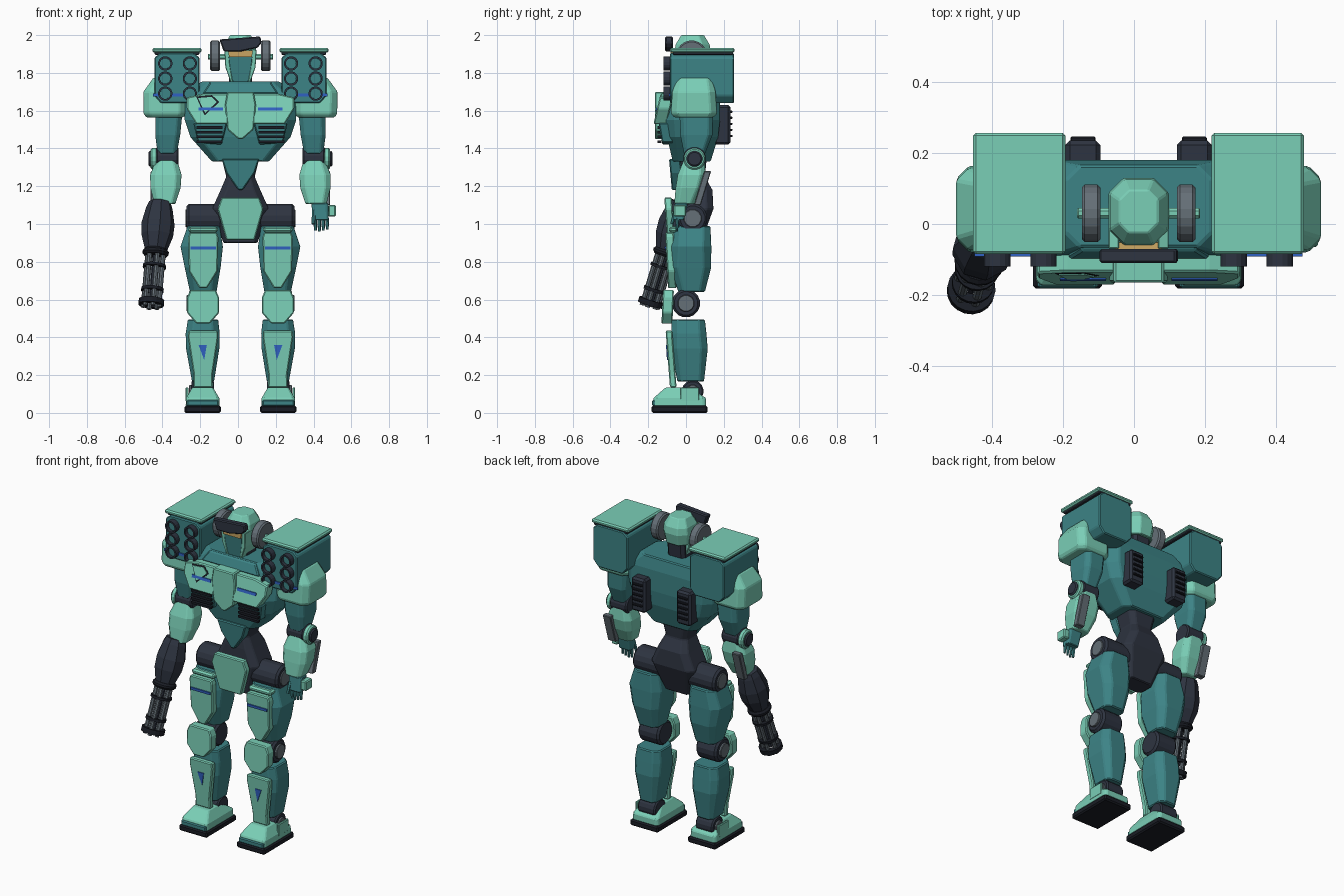
import bpy, bmesh, math
from mathutils import Vector

if "Cube" in bpy.data.objects:
    bpy.data.objects.remove(bpy.data.objects["Cube"])

CX = 0.013  # body centreline


def material(name, r, g, b):
    m = bpy.data.materials.new(name)
    m.diffuse_color = (r, g, b, 1)
    m.use_nodes = True
    m.node_tree.nodes["Principled BSDF"].inputs["Base Color"].default_value = m.diffuse_color
    return m


MINT = material("mint_armour", 0.195, 0.62, 0.47)
TEAL = material("teal_frame", 0.046, 0.23, 0.24)
DARK = material("dark_metal", 0.027, 0.034, 0.052)
BLACK = material("black_trim", 0.010, 0.012, 0.018)
GREY = material("grey_metal", 0.13, 0.16, 0.185)
BLUE = material("blue_marking", 0.03, 0.12, 0.55)
AMBER = material("amber_visor", 0.62, 0.40, 0.13)


def mesh(name, verts, faces, mat, bevel=0.0):
    me = bpy.data.meshes.new(name)
    me.from_pydata([tuple(v) for v in verts], [], faces)
    bm = bmesh.new()
    bm.from_mesh(me)
    bmesh.ops.recalc_face_normals(bm, faces=bm.faces)
    bm.to_mesh(me)
    bm.free()
    me.materials.append(mat)
    ob = bpy.data.objects.new(name, me)
    bpy.context.collection.objects.link(ob)
    if bevel:
        mod = ob.modifiers.new("bevel", 'BEVEL')
        mod.width, mod.segments, mod.limit_method = bevel, 1, 'ANGLE'
    return ob


def skin(name, rings, mat, bevel=0.0):
    """Close a stack of equal-sized rings into a solid."""
    n = len(rings[0])
    faces = [tuple(range(n)), tuple(range((len(rings) - 1) * n, len(rings) * n))]
    for k in range(len(rings) - 1):
        for i in range(n):
            j = (i + 1) % n
            faces.append((k * n + i, k * n + j, k * n + n + j, k * n + n + i))
    return mesh(name, [v for r in rings for v in r], faces, mat, bevel)


def loft(name, s, sections, mat, cut=0.3, bevel=0.0):
    """Chamfered-box rings: (z, centre x, centre y, half x, half y)."""
    rings = []
    for z, x, y, hx, hy in sections:
        c = cut * min(hx, hy)
        q = [(hx, hy - c), (hx - c, hy), (c - hx, hy), (-hx, hy - c),
             (-hx, c - hy), (c - hx, -hy), (hx - c, -hy), (hx, c - hy)]
        rings.append([(CX + s * x + a, y + b, z) for a, b in q])
    return skin(name, rings, mat, bevel)


def plate(name, s, pts, y_top, y_low, t, mat, bevel=0.006):
    """XZ polygon, front face leaning from y_top to y_low, thickness t."""
    zs = [p[1] for p in pts]
    lo, hi = min(zs), max(zs)
    f = lambda z: y_low + (y_top - y_low) * (z - lo) / (hi - lo)
    return skin(name, [[(CX + s * x, f(z) + d, z) for x, z in pts] for d in (0, t)], mat, bevel)


def sym(pts, cx=0.0):
    """Complete a half outline (half width, z) about x = cx."""
    return [(cx + w, z) for w, z in pts] + [(cx - w, z) for w, z in reversed(pts)]


def box(name, x0, x1, y0, y1, z0, z1, mat, bevel=0.004):
    return skin(name, [[(CX + x0, y0, z), (CX + x1, y0, z), (CX + x1, y1, z), (CX + x0, y1, z)]
                       for z in (z0, z1)], mat, bevel)


def rod(name, p0, p1, radii, mat, n=16, ts=None, inner=None):
    """Round solid along an axis; inner makes it a ring."""
    a, b = Vector(p0), Vector(p1)
    q = (b - a).to_track_quat('Z', 'Y')
    ts = ts or [i / max(1, len(radii) - 1) for i in range(len(radii))]
    circ = lambda t, r: [a.lerp(b, t) + q @ Vector((r * math.cos(2 * math.pi * (i + .5) / n),
                         r * math.sin(2 * math.pi * (i + .5) / n), 0)) for i in range(n)]
    if inner:
        rings = [circ(0, inner), circ(0, radii[0]), circ(1, radii[0]), circ(1, inner)]
        faces = [(k * n + i, k * n + (i + 1) % n, (k + 1) % 4 * n + (i + 1) % n, (k + 1) % 4 * n + i)
                 for k in range(4) for i in range(n)]
        return mesh(name, [v for r in rings for v in r], faces, mat)
    return skin(name, [circ(t, r) for t, r in zip(ts, radii)], mat)


def axle(name, s, x0, x1, y, z, r, mat, n=16, bev=0.008):
    w = min(bev / abs(x1 - x0), 0.4)
    return rod(name, (CX + s * x0, y, z), (CX + s * x1, y, z), [r - bev, r, r, r - bev], mat, n, [0, w, 1 - w, 1])


# --- torso, waist and pelvis
loft("torso", 1, [(1.33, 0, .03, .15, .10), (1.46, 0, .035, .265, .135), (1.55, 0, .035, .295, .145),
                  (1.68, 0, .045, .295, .135), (1.755, 0, .05, .205, .115)], TEAL, .35, .006)
loft("waist", 1, [(1.35, 0, .03, .10, .08), (1.25, 0, .03, .075, .07), (1.18, 0, .045, .105, .095),
                  (1.08, 0, .045, .15, .10), (.90, 0, .02, .09, .06)], DARK, .35, .005)
plate("abdomen_plate", 1, sym([(.10, 1.345), (.075, 1.27), (.012, 1.18)]), -.09, -.075, .06, TEAL)
plate("groin_plate", 1, sym([(.10, 1.14), (.122, 1.08), (.075, .915)]), -.115, -.10, .04, MINT)
plate("sternum_plate", 1, sym([(.07, 1.70), (.082, 1.63), (.07, 1.50), (.012, 1.45)]), -.165, -.165, .07, MINT)
plate("chest_panel_trim", 1, [(-.235, 1.675), (-.15, 1.682), (-.112, 1.645), (-.19, 1.575)],
      -.138, -.162, .009, BLACK, 0)
plate("chest_panel", 1, [(-.225, 1.667), (-.153, 1.673), (-.125, 1.646), (-.187, 1.588)],
      -.143, -.164, .009, MINT, 0)
plate("collar", 1, sym([(.16, 1.75), (.20, 1.69)]), -.075, -.10, .1, TEAL)

# --- head
loft("helmet", 1, [(1.84, 0, .035, .075, .08), (1.91, 0, .035, .085, .095), (1.95, 0, .035, .08, .09),
                   (2.0, 0, .035, .055, .06)], MINT, .5, .004)
loft("neck", 1, [(1.74, 0, .03, .06, .06), (1.86, 0, .03, .06, .07)], DARK)
plate("face", 1, sym([(.068, 1.89), (.052, 1.76), (.03, 1.745)]), -.07, -.055, .05, TEAL)
plate("visor", 1, sym([(.066, 1.918), (.06, 1.885)]), -.082, -.08, .03, AMBER, 0)
plate("brow", 1, [(-.112, 1.977), (.105, 1.993), (.112, 1.96), (.09, 1.932), (.0, 1.913), (-.088, 1.912)],
      -.11, -.11, .04, DARK)
for s, side in ((-1, "left"), (1, "right")):
    plate(side + "_cheek", s, [(.055, 1.93), (.085, 1.92), (.08, 1.83), (.05, 1.745), (.04, 1.745), (.058, 1.86)],
          -.07, -.06, .13, MINT, .003)
    axle(side + "_ear_disc", s, .108, .16, .03, 1.89, .082, GREY, 20)
    axle(side + "_ear_hub", s, .08, .173, .03, 1.885, .016, MINT, 8, .003)

    # --- chest armour and back vents
    plate(side + "_chest_plate", s, [(.065, 1.69), (.20, 1.69), (.285, 1.67), (.285, 1.61), (.235, 1.53), (.065, 1.53)],
          -.135, -.172, .07, MINT)
    plate(side + "_chest_stripe", s, [(.092, 1.617), (.222, 1.617), (.222, 1.60), (.092, 1.60)],
          -.157, -.161, .008, BLUE, 0)
    plate(side + "_vent_housing", s, [(.07, 1.535), (.25, 1.535), (.225, 1.43), (.10, 1.42)],
          -.145, -.125, .06, TEAL)
    for k in range(4):
        z = 1.518 - k * .025
        box(side + "_vent_slot", *sorted((s * .095, s * .232)), -.152, -.13, z - .014, z, BLACK, 0)
    box(side + "_back_vent", *sorted((s * .108, s * .206)), .15, .235, 1.42, 1.63, DARK, .012)
    for k in range(5):
        z = 1.46 + k * .032
        box(side + "_back_louvre", *sorted((s * .122, s * .192)), .23, .246, z, z + .012, BLACK, .003)

    # --- missile pods
    c = .336
    plate(side + "_pod", s, sym([(.09, 1.905), (.12, 1.88), (.12, 1.68), (.085, 1.64)], c), -.085, -.085, .34, TEAL)
    box(side + "_pod_gasket", *sorted((s * (c - .118), s * (c + .118))), -.07, .25, 1.895, 1.912, DARK)
    box(side + "_pod_lid", *sorted((s * (c - .13), s * (c + .13))), -.085, .257, 1.907, 1.932, MINT, .008)
    for dx in (-.068, .062):
        for z in (1.85, 1.77, 1.69):
            x = CX + s * (c + dx)
            rod(side + "_missile_tube", (x, -.12, z), (x, -.08, z), [.038], DARK, 16, inner=.028)
            rod(side + "_missile_tip", (x, -.098, z), (x, -.08, z), [.028, .028], TEAL, 12)

    # --- shoulders and arms
    loft(side + "_shoulder", s, [(1.565, .40, .042, .10, .105), (1.585, .40, .042, .112, .122),
                                 (1.70, .40, .042, .114, .115), (1.775, .385, .045, .075, .09)], MINT, .3, .006)
    box(side + "_shoulder_stripe", *sorted((s * .28, s * .462)), -.091, -.082, 1.675, 1.69, BLUE, 0)
    loft(side + "_upper_arm", s, [(1.37, .388, .045, .05, .055), (1.47, .385, .055, .066, .085),
                                  (1.60, .378, .055, .072, .09)], TEAL, .35, .005)
    axle(side + "_elbow", s, .328, .447, .045, 1.35, .06, DARK)
    axle(side + "_elbow_ring", s, .44, .475, .045, 1.345, .058, MINT)
    axle(side + "_elbow_cap", s, .47, .487, .045, 1.345, .042, DARK)
    loft(side + "_forearm", s, [(1.35, .39, .045, .052, .052), (1.26, .395, .03, .083, .074),
                                (1.19, .397, .015, .08, .07), (1.105, .40, -.01, .055, .052)], MINT, .4, .005)
    skin(side + "_forearm_bar", [[(CX + s * (.44 + a), y + b, z) for a, b in
         ((-.02, -.018), (.035, -.018), (.035, .018), (-.02, .018))] for y, z in ((.115, 1.28), (.06, 1.10))], GREY, .004)

    # --- hips, thighs and knees
    c = .2
    axle(side + "_hip", s, .09, .285, .035, 1.03, .078, DARK, 16, .012)
    axle(side + "_hip_hub", s, .28, .292, .035, 1.03, .048, GREY, 12, .003)
    loft(side + "_thigh", s, [(.64, c - .003, .03, .07, .07), (.77, c, .025, .095, .108),
                              (.88, c + .005, .027, .112, .107), (.99, c - .005, .032, .085, .097)], TEAL, .4, .006)
    plate(side + "_thigh_plate", s, sym([(.072, .955), (.08, .93), (.076, .75), (.02, .66)], c - .003),
          -.11, -.095, .045, MINT)
    box(side + "_thigh_cap", *sorted((s * (c - .08), s * (c + .075))), -.09, -.02, .955, .985, MINT, .01)
    plate(side + "_thigh_stripe", s, sym([(.068, .882), (.068, .866)], c - .003), -.113, -.112, .008, BLUE, 0)
    axle(side + "_knee", s, c - .072, c + .072, .0, .58, .075, DARK, 16, .012)
    axle(side + "_knee_hub", s, c + .07, c + .085, .0, .58, .045, GREY, 12, .003)
    plate(side + "_knee_plate", s, sym([(.068, .65), (.085, .61), (.085, .53), (.035, .472)], c - .002),
          -.122, -.13, .058, MINT)

    # --- shins and feet
    loft(side + "_shin", s, [(.165, c - .002, .025, .058, .07), (.34, c, .018, .088, .097),
                             (.42, c, .015, .09, .093), (.495, c - .002, .012, .08, .088)], TEAL, .4, .006)
    plate(side + "_shin_plate", s, sym([(.078, .435), (.08, .40), (.05, .20), (.052, .135)], c - .002),
          -.108, -.085, .035, MINT)
    plate(side + "_shin_mark", s, [(c - .022, .36), (c + .022, .36), (c - .008, .28)], -.106, -.101, .009, BLUE, 0)
    axle(side + "_ankle", s, c - .06, c + .06, .035, .115, .058, DARK)
    axle(side + "_ankle_hub", s, c + .058, c + .072, .035, .115, .034, GREY, 12, .003)
    box(side + "_sole", *sorted((s * (c - .097), s * (c + .097))), -.182, .115, 0, .038, BLACK, .008)
    loft(side + "_foot", s, [(.035, c, -.033, .09, .14), (.078, c, -.033, .088, .14),
                             (.135, c, -.045, .055, .062)], MINT, .15, .005)
    box(side + "_toe_cap", *sorted((s * (c - .085), s * (c + .085))), -.18, -.12, .036, .068, TEAL, .006)
    box(side + "_ankle_guard", *sorted((s * (c + .075), s * (c + .09))), -.03, .07, .06, .135, MINT, .004)

# --- hand on the right arm
loft("palm", 1, [(1.02, .425, -.04, .04, .028), (1.11, .42, -.025, .045, .035)], TEAL, .3, .004)
box("hand_guard", .465, .505, -.065, .0, 1.04, 1.10, MINT, .006)
for i in range(4):
    x = CX + .395 + i * .021
    rod("finger", (x, -.045, 1.03), (x + .002, -.05, .96 + .006 * abs(i - 1)), [.010, .009, .007], TEAL, 6)
rod("thumb", (CX + .39, -.055, 1.07), (CX + .385, -.075, 1.0), [.012, .009], TEAL, 6)

# --- rotary gun on the left arm
A, B = Vector((-.413, -.025, 1.115)), Vector((-.461, -.193, .56))
at = lambda t: A.lerp(B, t)
rod("gun_body", at(0), at(.45), [.058, .07, .088, .085, .06], DARK, 8, [0, .12, .45, .7, 1])
rod("gun_collar", at(.45), at(.51), [.06, .07, .07, .06], BLACK, 16)
rot = (B - A).to_track_quat('Z', 'Y')
for i in range(6):
    o = rot @ Vector((.043 * math.cos(i * math.pi / 3), .043 * math.sin(i * math.pi / 3), 0))
    rod("gun_barrel", at(.48) + o, at(1.0) + o, [.013, .013], GREY, 8)
rod("gun_spindle", at(.48), at(.95), [.014, .014], DARK, 8)
for t0, t1, r in ((.60, .625, .062), (.82, .85, .06), (.93, .98, .068)):
    rod("barrel_clamp", at(t0), at(t1), [r], BLACK, 18, inner=.036)
